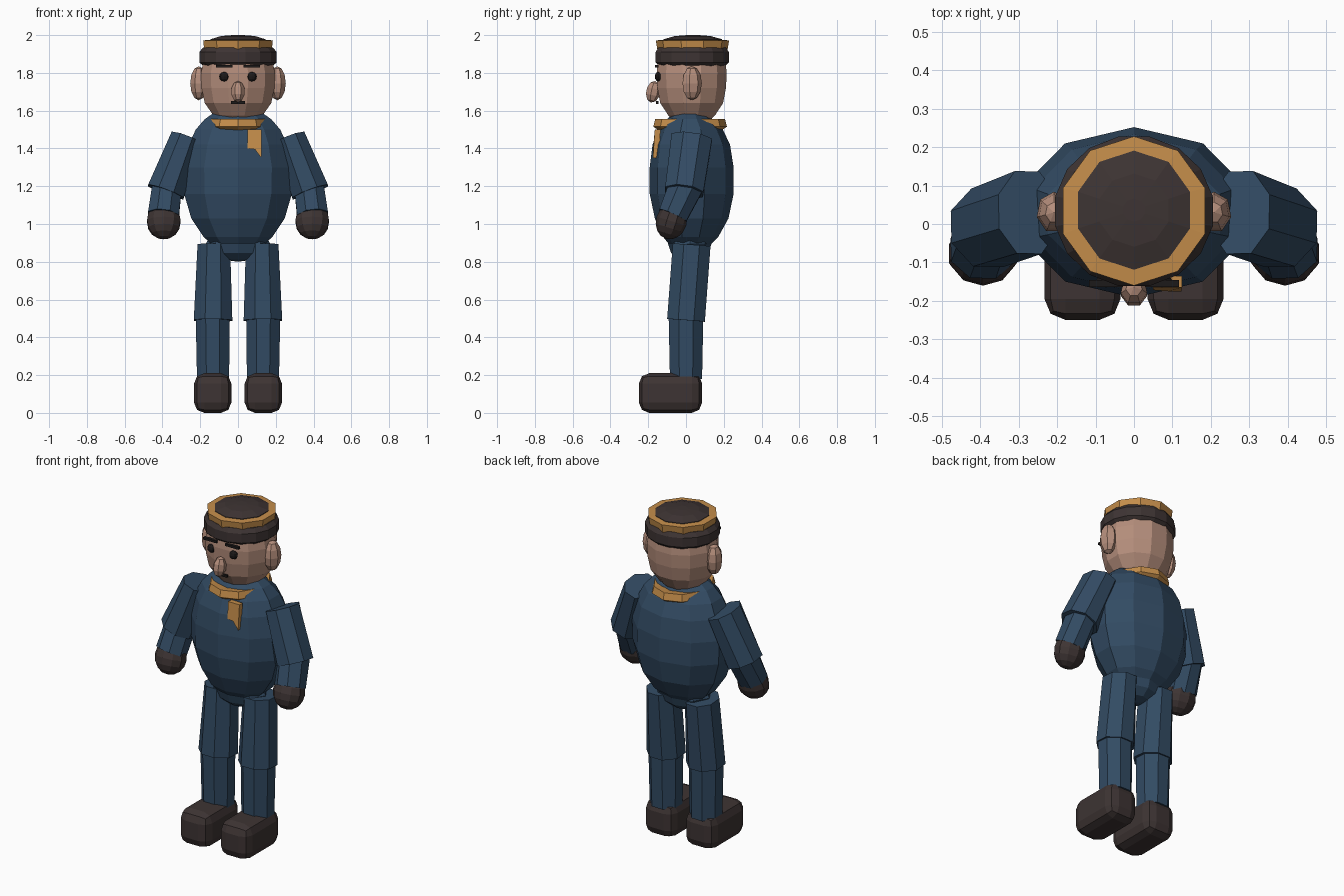
import bpy, bmesh, math
from mathutils import Vector, Matrix

if "Cube" in bpy.data.objects:
    bpy.data.objects.remove(bpy.data.objects["Cube"])


def material(name, rgb):
    m = bpy.data.materials.new(name)
    m.diffuse_color = (*rgb, 1)
    m.use_nodes = True
    m.node_tree.nodes["Principled BSDF"].inputs["Base Color"].default_value = m.diffuse_color
    return m


NAVY = material("navy cloth", (0.032, 0.070, 0.125))
SKIN = material("skin", (0.46, 0.27, 0.20))
GOLD = material("golden yellow", (0.56, 0.27, 0.07))
DARK = material("dark brown", (0.047, 0.034, 0.033))
BLACK = material("near black", (0.012, 0.010, 0.010))


def finish(bm, name, mat):
    bmesh.ops.recalc_face_normals(bm, faces=bm.faces)
    me = bpy.data.meshes.new(name)
    bm.to_mesh(me)
    bm.free()
    me.materials.append(mat)
    ob = bpy.data.objects.new(name, me)
    bpy.context.collection.objects.link(ob)
    return ob


def loft(name, mat, rings, sides=10, closed=False):
    """Stack of horizontal ellipses (y centre, z, rx, ry)."""
    bm = bmesh.new()
    loops = []
    for cy, z, rx, ry in rings:
        loops.append([bm.verts.new((rx * math.cos(a), cy + ry * math.sin(a), z))
                      for a in (2 * math.pi * (i + 0.5) / sides for i in range(sides))])
    pairs = list(zip(loops, loops[1:])) + ([(loops[-1], loops[0])] if closed else [])
    for a, b in pairs:
        for i in range(sides):
            j = (i + 1) % sides
            bm.faces.new((a[i], a[j], b[j], b[i]))
    if not closed:
        bm.faces.new(loops[0])
        bm.faces.new(loops[-1])
    return finish(bm, name, mat)


def limb(name, mat, p0, p1, r0, r1, sides=8):
    """Tapered prism between two points, r = (across x, across y)."""
    p0, p1 = Vector(p0), Vector(p1)
    tilt = Vector((0, 0, -1)).rotation_difference(p1 - p0).to_matrix()
    bm = bmesh.new()
    ends = []
    for p, (rx, ry) in ((p0, r0), (p1, r1)):
        k = 1 / math.cos(math.pi / sides)
        ends.append([bm.verts.new(p + tilt @ Vector((k * rx * math.cos(a), k * ry * math.sin(a), 0)))
                     for a in (2 * math.pi * (i + 0.5) / sides for i in range(sides))])
    for i in range(sides):
        j = (i + 1) % sides
        bm.faces.new((ends[0][i], ends[0][j], ends[1][j], ends[1][i]))
    bm.faces.new(ends[0])
    bm.faces.new(ends[1])
    return finish(bm, name, mat)


def ball(name, mat, centre, radii, u=8, v=6, tilt=0):
    bm = bmesh.new()
    m = Matrix.Translation(centre) @ Matrix.Rotation(tilt, 4, 'X') @ Matrix.Diagonal((*radii, 1))
    bmesh.ops.create_uvsphere(bm, u_segments=u, v_segments=v, radius=1, matrix=m)
    return finish(bm, name, mat)


def box(name, mat, centre, size, bevel=0, segments=2):
    bm = bmesh.new()
    bmesh.ops.create_cube(bm, size=1, matrix=Matrix.Translation(centre) @ Matrix.Diagonal((*size, 1)))
    if bevel:
        bmesh.ops.bevel(bm, geom=bm.edges[:], offset=bevel, segments=segments, profile=0.5, affect='EDGES')
    return finish(bm, name, mat)


# Torso and hips
loft("torso", NAVY, [(0.02, 0.88, 0.13, 0.10), (0.025, 0.93, 0.19, 0.145), (0.03, 1.03, 0.26, 0.195),
                     (0.03, 1.16, 0.30, 0.222), (0.03, 1.30, 0.305, 0.222), (0.028, 1.42, 0.275, 0.205),
                     (0.025, 1.50, 0.235, 0.17), (0.02, 1.555, 0.185, 0.12), (0.02, 1.585, 0.14, 0.09)], 10)
ball("hips", NAVY, (0.0, 0.02, 0.895), (0.17, 0.115, 0.095), 8, 6)

# Neck scarf with hanging end
loft("scarf", GOLD, [(0.022, 1.495, 0.145, 0.165), (0.022, 1.515, 0.170, 0.195), (0.022, 1.555, 0.158, 0.185),
                     (0.022, 1.548, 0.12, 0.13)], 10, closed=True)
bm = bmesh.new()
tail = [bm.verts.new(c) for c in ((0.05, -0.165, 1.50), (0.125, -0.165, 1.50), (0.123, -0.175, 1.35),
                                  (0.09, -0.175, 1.395), (0.05, -0.172, 1.40))]
front = bm.faces.new(tail)
back = bmesh.ops.extrude_face_region(bm, geom=[front])
bmesh.ops.translate(bm, vec=(0, 0.03, 0), verts=[v for v in back["geom"] if isinstance(v, bmesh.types.BMVert)])
finish(bm, "scarf_end", GOLD)

# Head and face
loft("head", SKIN, [(0.03, 1.53, 0.08, 0.08), (0.03, 1.575, 0.135, 0.128), (0.03, 1.64, 0.182, 0.172),
                    (0.03, 1.72, 0.200, 0.188), (0.03, 1.80, 0.203, 0.192), (0.03, 1.90, 0.18, 0.18)], 12)
ball("nose", SKIN, (0, -0.175, 1.70), (0.037, 0.04, 0.058), 7, 5, tilt=-0.2)
box("mouth", BLACK, (0, -0.152, 1.643), (0.074, 0.012, 0.014))
for side, s in (("left", 1), ("right", -1)):
    ball("ear_" + side, SKIN, (s * 0.208, 0.03, 1.745), (0.046, 0.054, 0.09), 7, 6)
    ball("eye_" + side, BLACK, (s * 0.073, -0.147, 1.78), (0.027, 0.018, 0.025), 8, 6)
    box("brow_" + side, BLACK, (s * 0.073, -0.155, 1.835), (0.088, 0.018, 0.014))

# Hat: rolled brim, golden band and flat crown
loft("hat_brim", DARK, [(0.033, 1.835, 0.185, 0.178), (0.033, 1.855, 0.209, 0.198), (0.033, 1.91, 0.209, 0.198),
                        (0.033, 1.935, 0.188, 0.182)], 16)
loft("hat_band", GOLD, [(0.034, 1.90, 0.185, 0.182), (0.034, 1.972, 0.194, 0.194), (0.036, 1.975, 0.150, 0.152)], 10)
loft("hat_crown", DARK, [(0.036, 1.96, 0.153, 0.155), (0.036, 1.978, 0.153, 0.155), (0.036, 1.995, 0.095, 0.095),
                         (0.036, 2.0, 0.03, 0.03)], 10)

# Arms, mittens, legs and boots
for side, s in (("left", 1), ("right", -1)):
    limb("upper_arm_" + side, NAVY, (s * 0.275, 0.03, 1.455), (s * 0.382, -0.01, 1.17),
         (0.082, 0.108), (0.10, 0.102))
    limb("forearm_" + side, NAVY, (s * 0.375, 0.0, 1.20), (s * 0.395, -0.07, 1.045), (0.078, 0.09), (0.082, 0.078))
    ball("mitten_" + side, DARK, (s * 0.393, -0.077, 1.015), (0.093, 0.082, 0.098), 10, 8, tilt=-0.3)
    limb("thigh_" + side, NAVY, (s * 0.128, 0.03, 0.89), (s * 0.132, 0.0, 0.49), (0.086, 0.10), (0.102, 0.10))
    limb("shin_" + side, NAVY, (s * 0.134, 0.0, 0.52), (s * 0.132, 0.0, 0.18), (0.090, 0.092), (0.085, 0.085))
    box("boot_" + side, DARK, (s * 0.134, -0.082, 0.105), (0.198, 0.335, 0.21), 0.055, 2)
